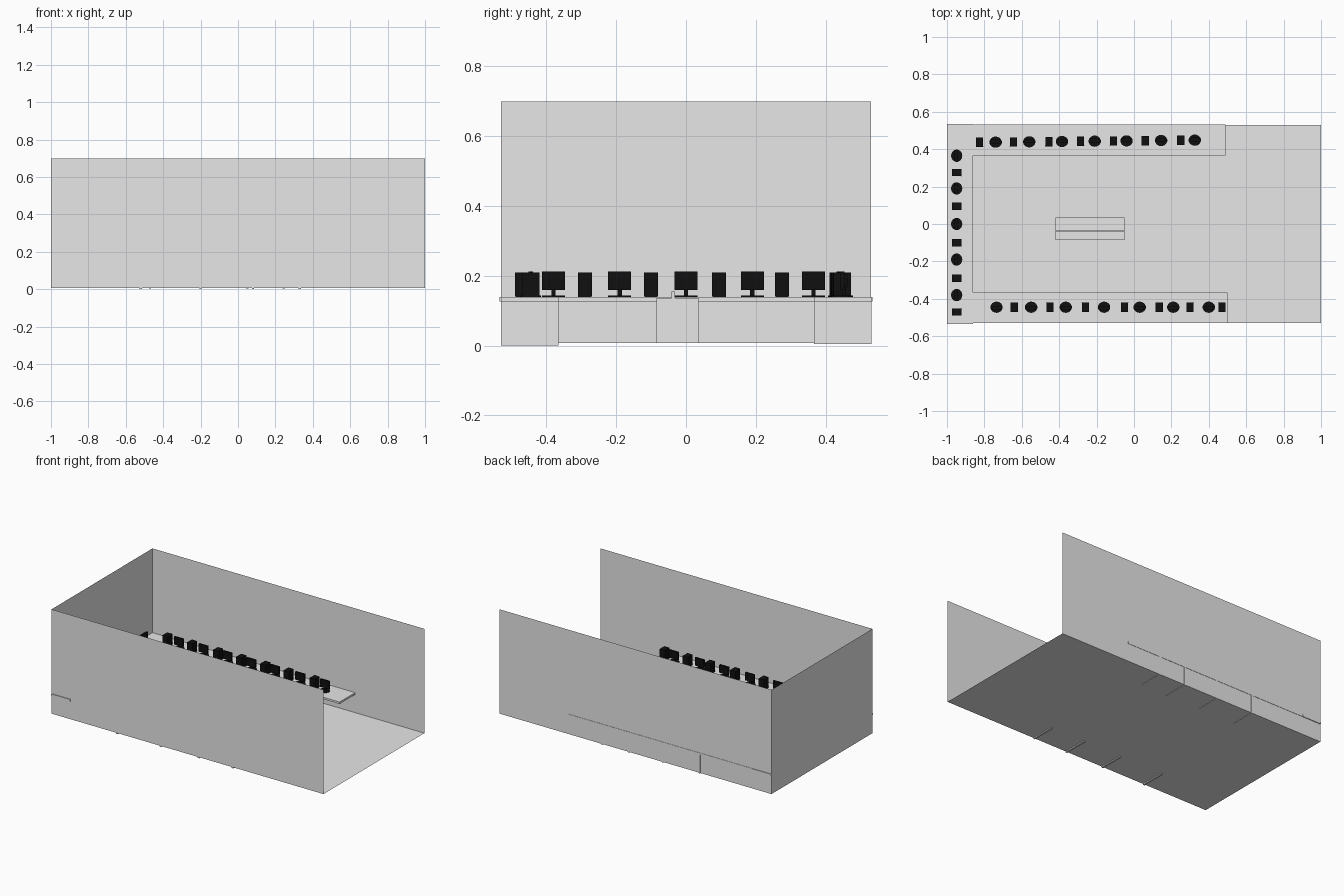
import bpy
import bmesh
from math import pi
from mathutils import Matrix, Vector

default_cube = bpy.data.objects.get("Cube")
if default_cube:
    bpy.data.objects.remove(default_cube, do_unlink=True)


def make_material(name, color):
    material = bpy.data.materials.new(name)
    material.use_nodes = True
    material.diffuse_color = color
    material.node_tree.nodes["Principled BSDF"].inputs["Base Color"].default_value = color
    return material


grey = make_material("light grey", (0.8, 0.8, 0.8, 1))
black = make_material("equipment black", (0.005, 0.005, 0.005, 1))


def finish(name, bm, material, matrix=None):
    mesh = bpy.data.meshes.new(name)
    bm.to_mesh(mesh)
    bm.free()
    mesh.materials.append(material)
    obj = bpy.data.objects.new(name, mesh)
    bpy.context.collection.objects.link(obj)
    if matrix:
        obj.matrix_world = matrix
    return obj


def add_box(bm, low, high):
    low, high = Vector(low), Vector(high)
    place = Matrix.Translation((low + high) / 2) @ Matrix.Diagonal((*(high - low), 1))
    bmesh.ops.create_cube(bm, size=1, matrix=place)


def box(name, low, high, material=grey):
    bm = bmesh.new()
    add_box(bm, low, high)
    return finish(name, bm, material)


# Key levels and extents
FLOOR = 0.007
CEILING = 0.7
WALL_Y = 0.53
DESK_LOW = 0.127
DESK_TOP = 0.14
PANEL = 0.006

# Room shell: floor and three walls, open at the +x end and above
bm = bmesh.new()
add_box(bm, (-1, -WALL_Y, FLOOR), (1, WALL_Y, CEILING))
bm.normal_update()
open_sides = [f for f in bm.faces if f.normal.z > 0.5 or f.normal.x > 0.5]
bmesh.ops.delete(bm, geom=open_sides, context='FACES')
finish("room_shell", bm, grey)

# Desk along the end wall
box("end_desk_top", (-1, -0.535, DESK_LOW), (-0.86, 0.535, DESK_TOP))
for y in (-0.45, 0, 0.45):
    box("end_desk_support", (-0.99, y - PANEL, FLOOR), (-0.87, y + PANEL, DESK_LOW))

# Desks along the two side walls, each on four upright panels
side_desks = {
    "front": (-0.53, -0.365, 0.5, 0, (-0.52, -0.2, 0.08, 0.33)),
    "back": (0.367, 0.532, 0.49, 0.004, (-0.47, -0.2, 0.05, 0.245)),
}
for side, (y_low, y_high, x_end, foot, supports) in side_desks.items():
    box(side + "_desk_top", (-0.86, y_low, DESK_LOW), (x_end, y_high, DESK_TOP))
    for x in supports:
        box(side + "_desk_support", (x - PANEL, y_low, foot), (x + PANEL, y_high, DESK_LOW))

# Double-sided desk in the middle with a dividing partition
box("middle_partition", (-0.42, -0.042, FLOOR), (-0.05, -0.032, 0.155))
for side, y_low, y_high in (("front", -0.085, -0.042), ("back", -0.032, 0.036)):
    box("middle_%s_top" % side, (-0.42, y_low, DESK_LOW), (-0.05, y_high, 0.137))
    for x in (-0.42, -0.062):
        box("middle_%s_end" % side, (x, y_low, FLOOR), (x + 2 * PANEL, y_high, DESK_LOW))


# Monitor facing local -y: oval foot, neck, screen and rear housing
def monitor(name, matrix):
    bm = bmesh.new()
    oval = Matrix.Translation((0, 0, 0.002)) @ Matrix.Diagonal((0.033, 0.03, 0.004, 1))
    bmesh.ops.create_cone(bm, cap_ends=True, segments=24, radius1=1, radius2=1,
                          depth=1, matrix=oval)
    add_box(bm, (-0.006, 0, 0.003), (0.006, 0.01, 0.03))
    add_box(bm, (-0.033, -0.006, 0.02), (0.033, 0.006, 0.072))
    add_box(bm, (-0.022, 0.006, 0.028), (0.022, 0.014, 0.064))
    finish(name, bm, black, matrix)


# Computer tower facing local -y, with a raised front bezel
def tower(name, matrix):
    bm = bmesh.new()
    add_box(bm, (-0.019, -0.022, 0), (0.019, 0.025, 0.07))
    add_box(bm, (-0.02, -0.025, 0.002), (0.02, -0.022, 0.07))
    finish(name, bm, black, matrix)


# Each row: screen direction, then monitor and tower positions along its desk
rows = {
    "back": (0, lambda t: (t, 0.445 + 0.01 * t, DESK_TOP),
             (-0.74, -0.56, -0.385, -0.21, -0.04, 0.145, 0.325),
             (-0.825, -0.645, -0.455, -0.285, -0.11, 0.06, 0.25)),
    "front": (pi, lambda t: (t, -0.445, DESK_TOP),
              (-0.735, -0.55, -0.365, -0.16, 0.03, 0.21, 0.4),
              (-0.64, -0.45, -0.26, -0.05, 0.135, 0.3, 0.47)),
    "end": (pi / 2, lambda t: (-0.948, t, DESK_TOP),
            (-0.38, -0.19, 0, 0.19, 0.365),
            (-0.47, -0.29, -0.1, 0.095, 0.275)),
}
for row, (angle, place, monitors, towers) in rows.items():
    turn = Matrix.Rotation(angle, 4, 'Z')
    for t in monitors:
        monitor(row + "_monitor", Matrix.Translation(place(t)) @ turn)
    for t in towers:
        tower(row + "_tower", Matrix.Translation(place(t)) @ turn)
